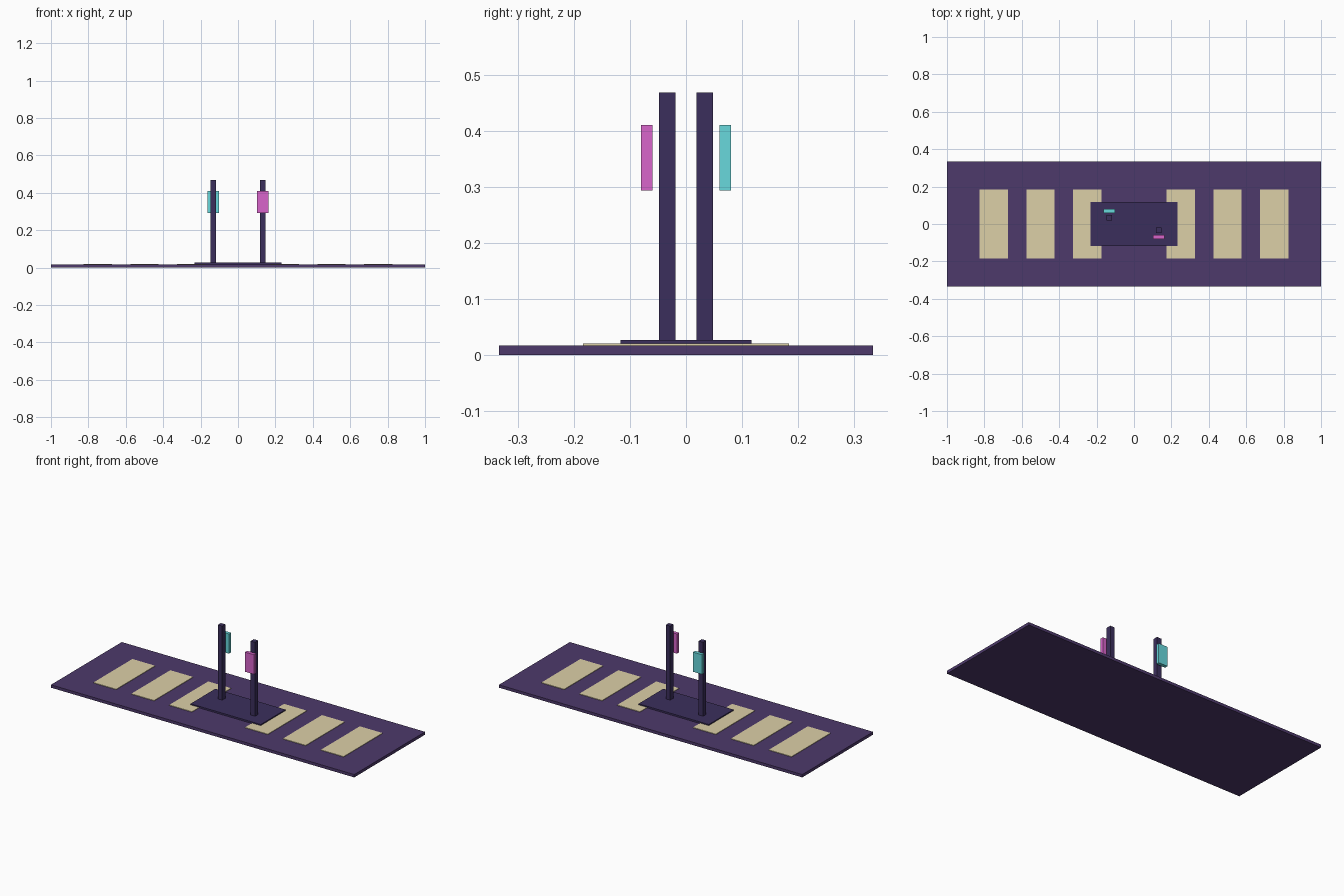
import bpy

if "Cube" in bpy.data.objects:
    bpy.data.objects.remove(bpy.data.objects["Cube"])


def material(name, rgb):
    m = bpy.data.materials.new(name)
    m.diffuse_color = (*rgb, 1)
    m.use_nodes = True
    m.node_tree.nodes["Principled BSDF"].inputs["Base Color"].default_value = m.diffuse_color
    return m


ROAD = material("road_purple", (0.075, 0.041, 0.147))
DARK = material("dark_violet", (0.044, 0.028, 0.107))
CREAM = material("cream", (0.72, 0.63, 0.39))
CYAN = material("cyan", (0.14, 0.69, 0.72))
PINK = material("pink", (0.69, 0.13, 0.60))


def box(name, center, size, z0, z1, mat):
    """Box with footprint size around center (x, y), from z0 to z1."""
    bpy.ops.mesh.primitive_cube_add(size=1, location=(*center, (z0 + z1) / 2))
    ob = bpy.context.object
    ob.name = name
    ob.scale = (*size, z1 - z0)
    bpy.ops.object.transform_apply(location=False, rotation=False, scale=True)
    ob.data.materials.append(mat)
    return ob


# Road slab
box("road_slab", (0, 0), (2, 0.667), 0, 0.0172, ROAD)

# Crossing stripes, three on each side
for side, s in (("left", -1), ("right", 1)):
    for i in range(1, 4):
        box(f"stripe_{side}_{i}", (s * 0.25 * i, 0), (0.15, 0.367), 0.0172, 0.0205, CREAM)

# Central island
box("island", (0, 0), (0.463, 0.233), 0.0172, 0.027, DARK)

# Posts and sign panels, point-symmetric about the centre
for side, s, mat in (("left", -1, CYAN), ("right", 1, PINK)):
    box(f"post_{side}", (s * 0.132, -s * 0.0335), (0.029, 0.029), 0.027, 0.468, DARK)
    box(f"sign_panel_{side}", (s * 0.132, -s * 0.07), (0.06, 0.02), 0.293, 0.41, mat)
